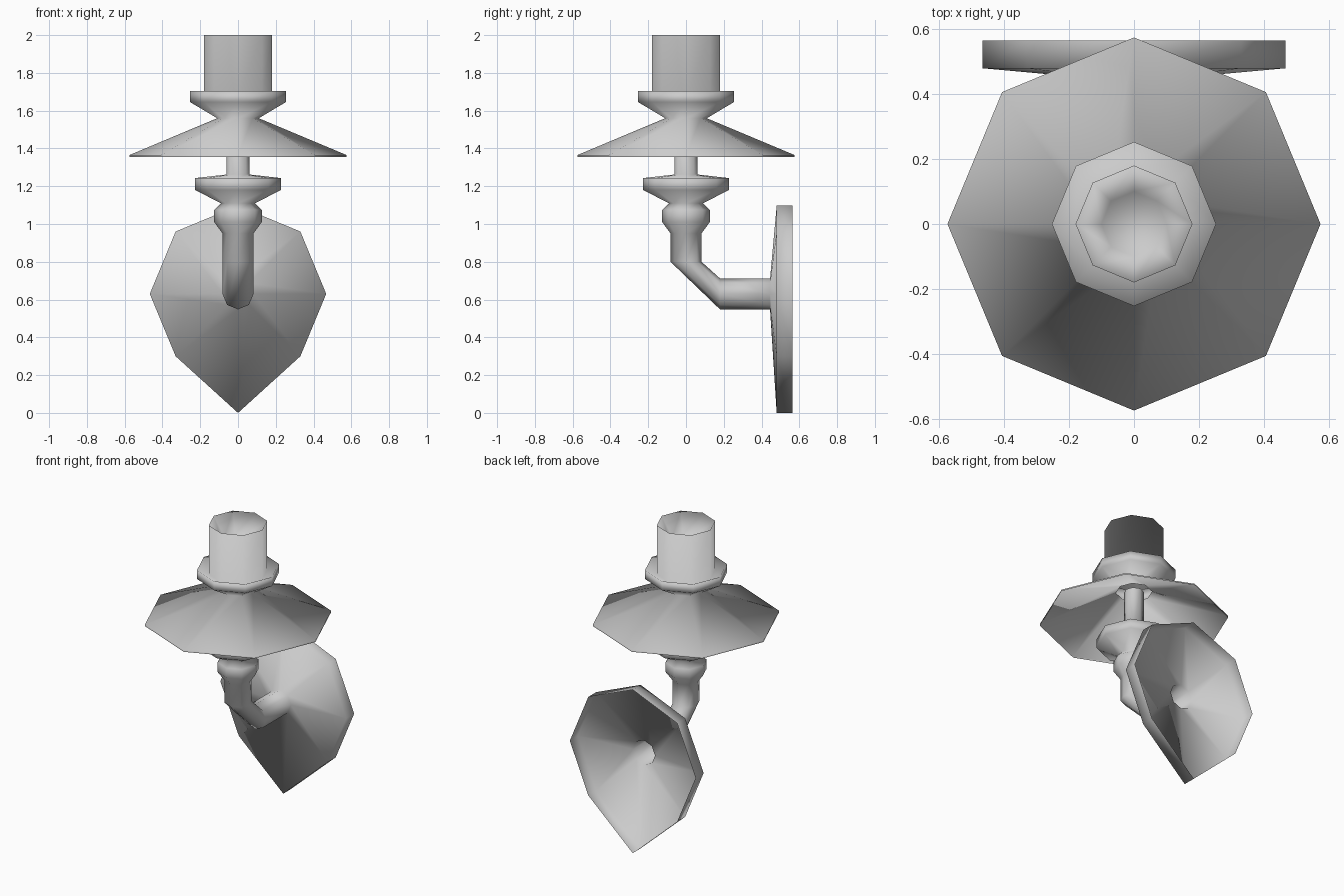
import bpy
from math import cos, sin, pi

if "Cube" in bpy.data.objects:
    bpy.data.objects.remove(bpy.data.objects["Cube"])

SIDES = 8


def loft(name, rings, cap_end=False):
    """Bridge consecutive rings of SIDES points into one smooth skin."""
    verts = [p for ring in rings for p in ring]
    faces = []
    for r in range(len(rings) - 1):
        for i in range(SIDES):
            j = (i + 1) % SIDES
            a, b = r * SIDES, (r + 1) * SIDES
            faces.append((a + i, a + j, b + j, b + i))
    if cap_end:
        faces.append(tuple(range(len(verts) - SIDES, len(verts))))
    mesh = bpy.data.meshes.new(name)
    mesh.from_pydata(verts, [], faces)
    mesh.update()
    mesh.shade_smooth()
    obj = bpy.data.objects.new(name, mesh)
    bpy.context.collection.objects.link(obj)
    return obj


def flat_ring(r, z):
    return [(r * cos(2 * pi * i / SIDES), r * sin(2 * pi * i / SIDES), z)
            for i in range(SIDES)]


def wall_ring(r, y, zc=0.63, tip=None):
    """Upright ring facing -y; tip lowers the bottom point."""
    pts = [(r * cos(2 * pi * i / SIDES), y, zc + r * sin(2 * pi * i / SIDES))
           for i in range(SIDES)]
    if tip is not None:
        pts[6] = (0, y, tip)
    return pts


# Pointed wall plate open at the back, flowing into the bent arm,
# then the collar, lower dish and thin stem
plate_and_arm = [wall_ring(0.467, 0.565, tip=0.0),
                 wall_ring(0.467, 0.48, tip=0.0),
                 wall_ring(0.082, 0.445),
                 wall_ring(0.082, 0.18)]
column = [(0.082, 0.80), (0.082, 0.95), (0.126, 1.01), (0.126, 1.075),
          (0.09, 1.11), (0.228, 1.18), (0.228, 1.243), (0.06, 1.262),
          (0.06, 1.56)]
loft("bracket", plate_and_arm + [flat_ring(r, z) for r, z in column])

# Wide drip shade pinching into the upper cup, candle tube with hollow top
candle = [(0.575, 1.355), (0.575, 1.365), (0.11, 1.56), (0.253, 1.645),
          (0.253, 1.705), (0.18, 1.67), (0.18, 2.0), (0.10, 1.88)]
loft("shade_and_candle", [flat_ring(r, z) for r, z in candle], cap_end=True)
